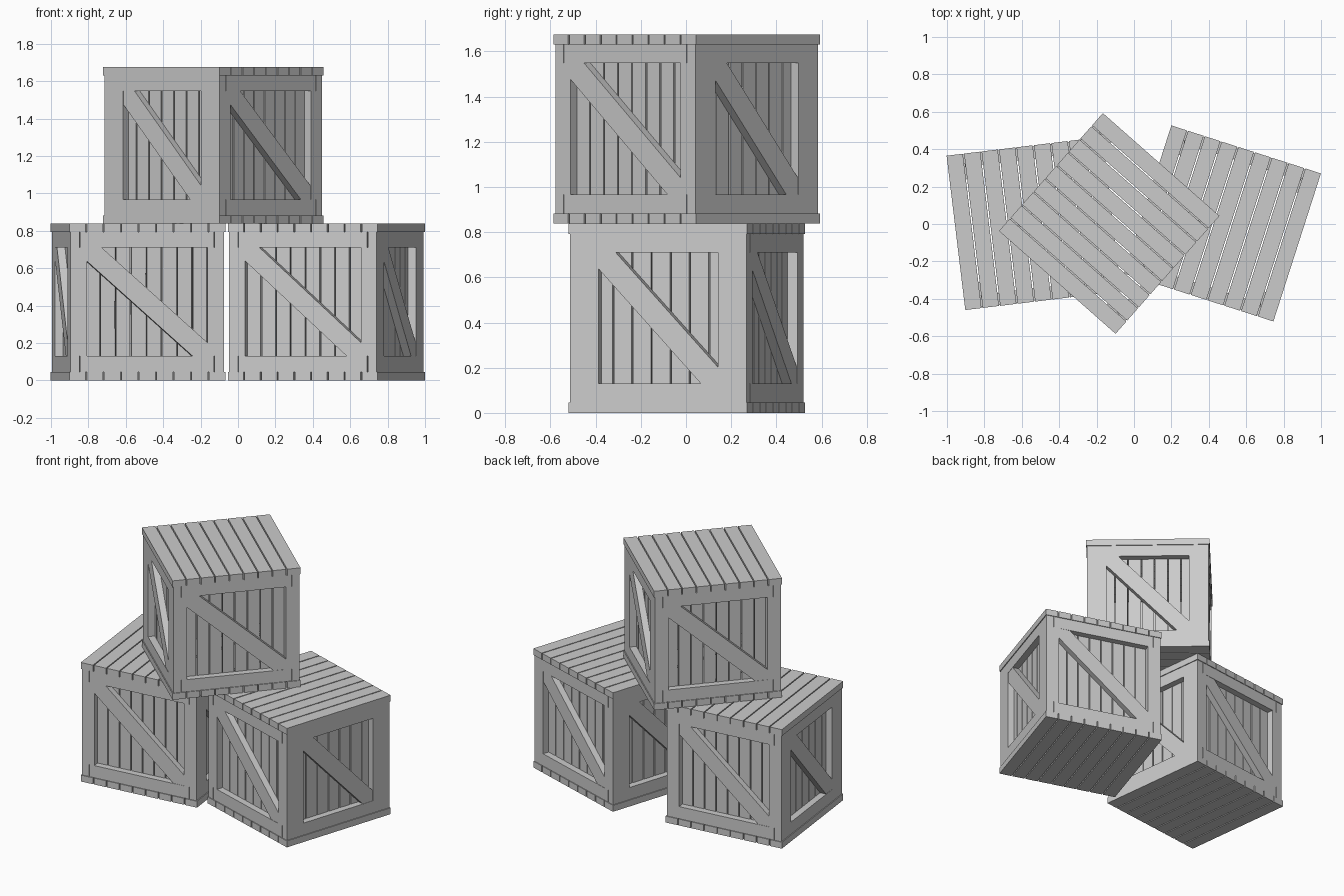
import bpy, bmesh
from math import radians, pi
from mathutils import Matrix, Vector

if "Cube" in bpy.data.objects:
    bpy.data.objects.remove(bpy.data.objects["Cube"])

H = 0.8375            # crate height
LID = 0.045           # lid / floor board thickness
HX, HY = 0.42, 0.4155 # half size over the lid boards
FX, FY = 0.414, 0.410 # half size over the frame
OX, OY = 0.325, 0.278 # half width of openings on the y faces / x faces
Z0, Z1 = 0.13, 0.71   # opening bottom and top
D = 0.045             # recess depth
GAP = 0.007


def box(bm, lo, hi, m=Matrix()):
    lo, hi = Vector(lo), Vector(hi)
    s = hi - lo
    mat = m @ Matrix.Translation((lo + hi) / 2) @ Matrix.Diagonal((s.x, s.y, s.z, 1))
    bmesh.ops.create_cube(bm, size=1, matrix=mat)


def prism(bm, outline, y0, y1, m):
    face = bm.faces.new([bm.verts.new(m @ Vector((u, y0, z))) for u, z in outline])
    ext = bmesh.ops.extrude_face_region(bm, geom=[face])
    shift = m.to_3x3() @ Vector((0, y1 - y0, 0))
    bmesh.ops.translate(bm, vec=shift,
                        verts=[v for v in ext["geom"] if isinstance(v, bmesh.types.BMVert)])


def finish(bm, name, place):
    bmesh.ops.recalc_face_normals(bm, faces=bm.faces[:])
    me = bpy.data.meshes.new(name)
    bm.to_mesh(me)
    bm.free()
    ob = bpy.data.objects.new(name, me)
    ob.matrix_world = place
    bpy.context.collection.objects.link(ob)


def crate(name, x, y, z, angle):
    place = Matrix.Translation((x, y, z)) @ Matrix.Rotation(radians(angle), 4, 'Z')

    # lid and floor: nine boards each, running front to back
    for part, a in (("lid", H - LID), ("floor", 0)):
        bm = bmesh.new()
        p = (2 * HX + GAP) / 9
        for i in range(9):
            x0 = -HX + i * p
            box(bm, (x0, -HY, a), (x0 + p - GAP, HY, a + LID))
        finish(bm, f"{name}_{part}_boards", place)

    # frame: corner posts, long rails on x faces, short rails on y faces
    bm = bmesh.new()
    for sx in (-1, 1):
        for sy in (-1, 1):
            xs, ys = sorted((sx * OX, sx * FX)), sorted((sy * OY, sy * FY))
            box(bm, (xs[0], ys[0], Z0), (xs[1], ys[1], Z1))
    for a, b in ((LID, Z0), (Z1, H - LID)):
        for s in (-1, 1):
            xs = sorted((s * FX, s * (FX - 0.05)))
            box(bm, (xs[0], -FY, a), (xs[1], FY, b))
            ys = sorted((s * FY, s * (FY - 0.05)))
            box(bm, (-FX + 0.053, ys[0], a), (FX - 0.053, ys[1], b))
    finish(bm, f"{name}_frame", place)

    # four sides: recessed upright boards and a diagonal brace
    boards, braces = bmesh.new(), bmesh.new()
    for k in range(4):
        m = Matrix.Rotation(k * pi / 2, 4, 'Z')
        o, f, n, p = (OX, FY, 8, 0.083) if k % 2 == 0 else (OY, FX, 7, 0.089)
        for i in range(n):
            u = (i - n / 2) * p
            box(boards, (u + GAP / 2, -f + D, LID), (u + p - GAP / 2, -f + D + 0.02, H - LID), m)
        c, v = 0.08, 0.072
        outline = [(-o, Z1), (-o, Z1 - v), (o - c, Z0), (o, Z0), (o, Z0 + v), (-o + c, Z1)]
        prism(braces, outline, -f + 0.002, -f + D, m)
    finish(boards, f"{name}_side_boards", place)
    finish(braces, f"{name}_diagonal_braces", place)


crate("left_crate", -0.535, 0.003, 0, 6.9)
crate("right_crate", 0.4725, 0.003, 0, -17.8)
crate("top_crate", -0.1325, 0.003, H, 48.6)
